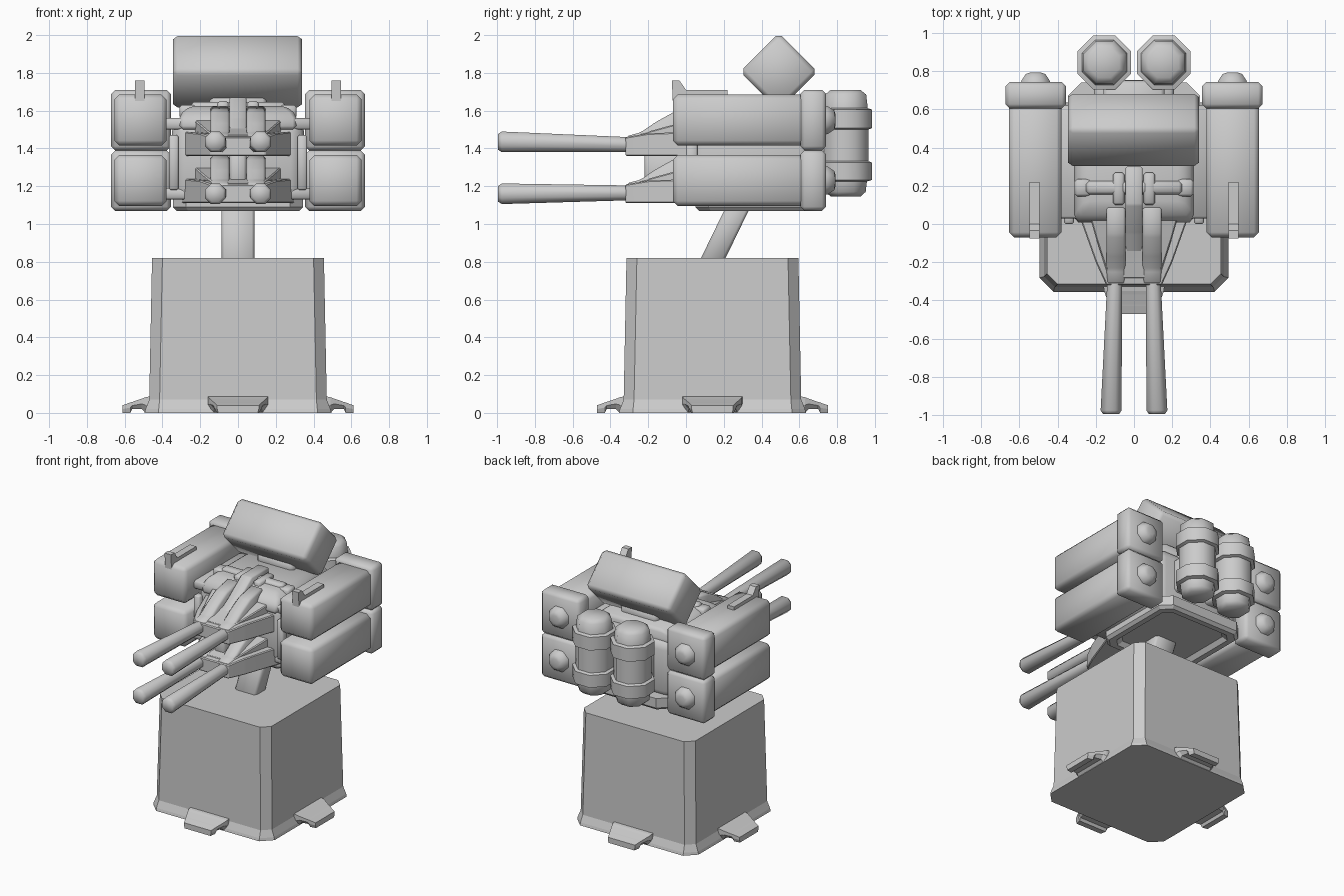
import bpy, bmesh, math
from mathutils import Matrix, Vector

if "Cube" in bpy.data.objects:
    bpy.data.objects.remove(bpy.data.objects["Cube"])


def finish(name, bm, smooth=None):
    bmesh.ops.recalc_face_normals(bm, faces=bm.faces[:])
    me = bpy.data.meshes.new(name)
    bm.to_mesh(me)
    bm.free()
    ob = bpy.data.objects.new(name, me)
    bpy.context.collection.objects.link(ob)
    if smooth:
        bpy.ops.object.select_all(action='DESELECT')
        ob.select_set(True)
        bpy.context.view_layer.objects.active = ob
        bpy.ops.object.shade_smooth_by_angle(angle=math.radians(smooth))
    return ob


def bevel(bm, width, seg=1):
    bmesh.ops.bevel(bm, geom=bm.edges[:], offset=width, segments=seg,
                    profile=0.5, affect='EDGES', clamp_overlap=True)


def loft(name, rings, bev=0, smooth=None):
    """Skin a list of equal-length point rings and cap both ends."""
    bm = bmesh.new()
    vs = [[bm.verts.new(p) for p in r] for r in rings]
    n = len(vs[0])
    for a, b in zip(vs, vs[1:]):
        for i in range(n):
            bm.faces.new((a[i], a[(i + 1) % n], b[(i + 1) % n], b[i]))
    bm.faces.new(vs[0])
    bm.faces.new(vs[-1])
    if bev:
        bmesh.ops.recalc_face_normals(bm, faces=bm.faces[:])
        bevel(bm, bev)
    return finish(name, bm, smooth)


def box(name, lo, hi, bev=0, seg=1, smooth=50, rot=None):
    lo, hi = Vector(lo), Vector(hi)
    bm = bmesh.new()
    bmesh.ops.create_cube(bm, size=1)
    bmesh.ops.scale(bm, vec=hi - lo, verts=bm.verts)
    if bev:
        bevel(bm, bev, seg)
    if rot:
        bmesh.ops.rotate(bm, verts=bm.verts, matrix=Matrix.Rotation(rot, 3, 'X'))
    bmesh.ops.translate(bm, vec=(lo + hi) / 2, verts=bm.verts)
    return finish(name, bm, smooth if bev else None)


def prism(name, prof, x0, x1, bev=0):
    return loft(name, [[(x, y, z) for y, z in prof] for x in (x0, x1)],
                bev, 50 if bev else None)


def ring(c, r, axis, n=8):
    pts = []
    for i in range(n):
        a = 2 * math.pi * (i + 0.5) / n
        u, v = r * math.cos(a), r * math.sin(a)
        pts.append((c[0] + u, c[1], c[2] + v) if axis == 'Y' else (c[0] + u, c[1] + v, c[2]))
    return pts


def rect(y, hx, z0, z1):
    return [(-hx, y, z0), (hx, y, z0), (hx, y, z1), (-hx, y, z1)]


def chamfered(h, c, z, cy=.14):
    """Square ring with cut corners, centred on y = cy."""
    k = h - c
    return [(x, y + cy, z) for x, y in ((-k, -h), (k, -h), (h, -k), (h, k),
                                        (k, h), (-k, h), (-h, k), (-h, -k))]


# pedestal with chamfered corners and a flared skirt
loft("pedestal", [chamfered(.495, .075, 0), chamfered(.49, .07, .02),
                  chamfered(.47, .055, .07), chamfered(.455, .055, .82)])

# four feet, slotted underneath
for i in range(4):
    m = Matrix.Translation((0, .14, 0)) @ Matrix.Rotation(i * math.pi / 2, 4, 'Z')
    rings = [[(-a, -r, zb), (a, -r, zb), (b, -r, (z + zb) / 2), (b, -r, z),
              (-b, -r, z), (-b, -r, (z + zb) / 2)]
             for r, a, b, z, zb in ((.45, .13, .16, .09, 0), (.49, .13, .157, .083, 0),
                                    (.51, .125, .15, .075, .02), (.56, .115, .13, .058, .02),
                                    (.57, .113, .126, .055, 0), (.612, .105, .11, .04, 0))]
    loft("foot", [[m @ Vector(p) for p in r] for r in rings])

# leaning neck
prism("neck", [(.07, .80), (.2, .80), (.37, 1.15), (.24, 1.15)], -.088, .088, .015)

# turret hull with a recessed floor
box("hull_core", (-.35, .02, 1.12), (.35, .67, 1.56), .07, 2)
loft("hull_top", [[(x * w, y, z) for x, y in ((-1, f), (1, f), (1, .64), (-1, .64))]
                  for w, f, z in ((.31, .0, 1.5), (.31, .03, 1.58), (.25, .1, 1.625))], .02, 50)
loft("hull_floor_rim", [chamfered(h, c, z, .395) for h, c, z in
                        ((.345, .07, 1.16), (.345, .07, 1.09), (.325, .06, 1.07),
                         (.285, .05, 1.07), (.26, .05, 1.1))], smooth=30)
for z in (1.13, 1.5):
    box("pod_crossbar", (-.40, .03, z), (.40, .62, z + .06), .01)

# tapering gun cradles, upper and lower
for z, nm in ((1.36, "upper"), (1.11, "lower")):
    loft(nm + "_gun_cradle", [rect(-.32, .145, z, z + .1), rect(-.2, .2, z, z + .12),
                              rect(.08, .3, z, z + .13)], .006, 30)
    loft(nm + "_gun_shroud", [rect(-.285, .13, z + .05, z + .11),
                              rect(-.18, .165, z + .05, z + .135),
                              rect(-.07, .2, z + .05, z + .165),
                              rect(.07, .24, z + .05, z + .2)], .006, 30)

# centre ridge and cross tube on top
prism("centre_ridge", [(-.27, 1.42), (-.2, 1.47), (-.05, 1.56), (.1, 1.67), (.3, 1.67),
                       (.3, 1.5), (0, 1.42)], -.045, .045, .008)
box("cross_tube", (-.25, .155, 1.57), (.25, .225, 1.645), .015)
box("centre_spine_lower", (-.045, -.22, 1.15), (.045, .1, 1.40), .015)

for s in (-1, 1):
    # barrels widen towards the muzzle
    for z, zb in ((1.435, 1.42), (1.16, 1.165)):
        loft("barrel", [ring((s * .1, -.28, zb), .042, 'Y'), ring((s * .12, -.975, z), .059, 'Y'),
                        ring((s * .12, -.995, z), .045, 'Y')], smooth=60)
    # stepped breech covers
    for dz in (0, -.25):
        prism("breech_cover", [(-.315, 1.38 + dz), (-.315, 1.465 + dz), (-.24, 1.485 + dz),
                               (-.16, 1.54 + dz), (-.06, 1.595 + dz), (.09, 1.625 + dz),
                               (.09, 1.4 + dz)], s * .045, s * .145, .012)
    e0, e1 = sorted((s * .22, s * .31))
    box("cross_tube_end", (e0, .145, 1.56), (e1, .235, 1.63), .012)
    box("ridge_knob", (s * .08 - .03, .1, 1.58), (s * .08 + .03, .27, 1.65), .012)
    box("side_strut", (s * .34 - .025, 0, 1.18), (s * .34 + .025, .06, 1.47), .008)

    # missile pods with rear caps and exhaust domes
    x0, x1 = sorted((s * .378, s * .655))
    c0, c1 = sorted((s * .355, s * .672))
    for z in (1.095, 1.415):
        box("missile_pod", (x0, -.07, z), (x1, .66, z + .27), .027)
        box("pod_rear_cap", (c0, .605, z - .025), (c1, .742, z + .295), .022)
        prof = ((.72, .085), (.75, .08), (.785, .055), (.792, .03))
        loft("exhaust_dome", [ring((s * .515, y, z + .135), r, 'Y') for y, r in prof], smooth=60)
    # sight fin on each upper pod
    prism("pod_sight", [(-.07, 1.65), (-.075, 1.76), (-.035, 1.76), (0, 1.71), (.22, 1.71),
                        (.22, 1.65)], s * .52 - .026, s * .52 + .026)

    # rear canister with two raised bands
    prof = ((.085, 1.145), (.115, 1.17), (.122, 1.225), (.15, 1.233), (.152, 1.325), (.13, 1.333),
            (.13, 1.5), (.152, 1.508), (.152, 1.605), (.127, 1.613), (.118, 1.685), (.085, 1.71))
    loft("rear_canister", [ring((s * .155, .845, z), r, 'Z') for r, z in prof], smooth=50)
    box("canister_bracket", (s * .13 - .08, .6, 1.25), (s * .13 + .08, .76, 1.5), .02)

# rear deck and radar drum on its mount
box("rear_deck", (-.16, .5, 1.45), (.16, .75, 1.58), .02)
box("radar_mount", (-.15, .42, 1.58), (.15, .56, 1.68), .02)
box("radar_drum", (-.345, .347, 1.661), (.34, .637, 1.951), .024, 1, 50, math.radians(45))
